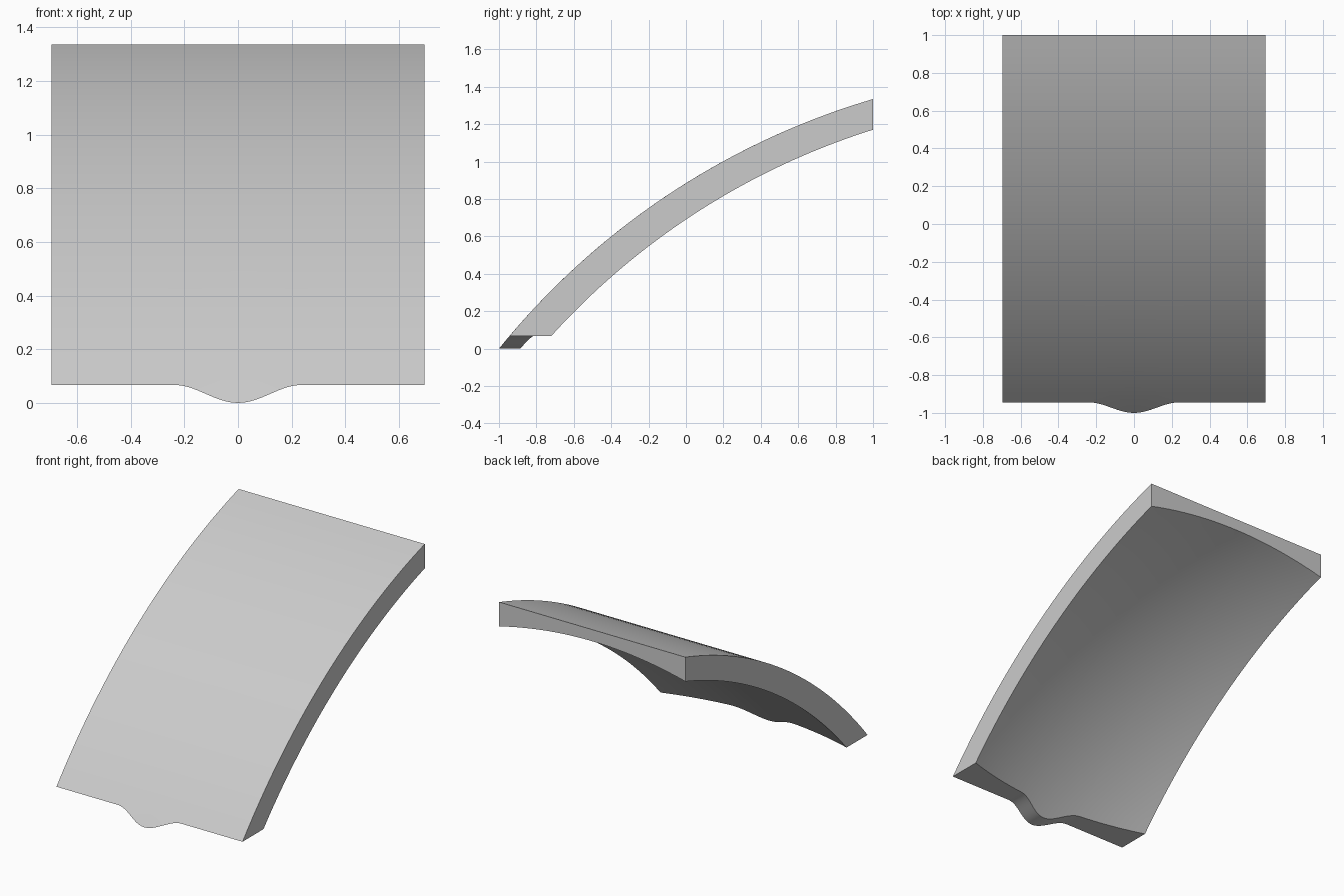
import bpy
import bmesh
from math import sqrt, cos, pi

cube = bpy.data.objects.get("Cube")
if cube:
    bpy.data.objects.remove(cube, do_unlink=True)

HALF_W, BACK_Y = 0.695, 1.0
LIP_Z, LIP_HALF = 0.067, 0.24
CENTRE_Z, STEPS = -2.541, 32


def lower_edge(x):
    """Height of the front edge, dipping in a rounded tab at the middle."""
    if abs(x) >= LIP_HALF:
        return LIP_Z
    return LIP_Z * (1 - cos(pi * x / LIP_HALF)) / 2


def arc(x, centre_y, radius):
    """Points along a circular arc from the lower edge to the back."""
    start = centre_y - sqrt(radius ** 2 - (lower_edge(x) - CENTRE_Z) ** 2)
    points = []
    for i in range(STEPS + 1):
        y = start + (BACK_Y - start) * i / STEPS
        points.append((x, y, CENTRE_Z + sqrt(radius ** 2 - (y - centre_y) ** 2)))
    return points


# Column positions, finer across the tab
side = [LIP_HALF + (HALF_W - LIP_HALF) * i / 10 for i in range(11)]
tab = [LIP_HALF * i / 16 for i in range(-15, 16)]
columns = [-x for x in reversed(side)] + tab + side

# Curved panel: cylindrical top, underside hollowed across its width
bm = bmesh.new()
rings = []
for x in columns:
    outer = arc(x, 2.141, 4.04)
    inner = arc(x, 2.166, 3.972 - 0.0815 * (x / HALF_W) ** 2)
    rings.append([bm.verts.new(p) for p in outer + inner[::-1]])

count = len(rings[0])
for a, b in zip(rings, rings[1:]):
    for i in range(count):
        j = (i + 1) % count
        bm.faces.new((a[i], a[j], b[j], b[i]))

# Flat side walls
for ring in (rings[0], rings[-1]):
    for i in range(STEPS):
        bm.faces.new((ring[i], ring[i + 1], ring[-2 - i], ring[-1 - i]))
bmesh.ops.recalc_face_normals(bm, faces=bm.faces)

mesh = bpy.data.meshes.new("curved_panel")
bm.to_mesh(mesh)
bm.free()
panel = bpy.data.objects.new("curved_panel", mesh)
bpy.context.collection.objects.link(panel)

# Plain grey material
grey = bpy.data.materials.new("light_grey")
grey.use_nodes = True
grey.diffuse_color = (0.6, 0.6, 0.6, 1)
grey.node_tree.nodes["Principled BSDF"].inputs["Base Color"].default_value = (0.6, 0.6, 0.6, 1)
mesh.materials.append(grey)

bpy.context.view_layer.objects.active = panel
panel.select_set(True)
bpy.ops.object.shade_smooth_by_angle(angle=0.5)
